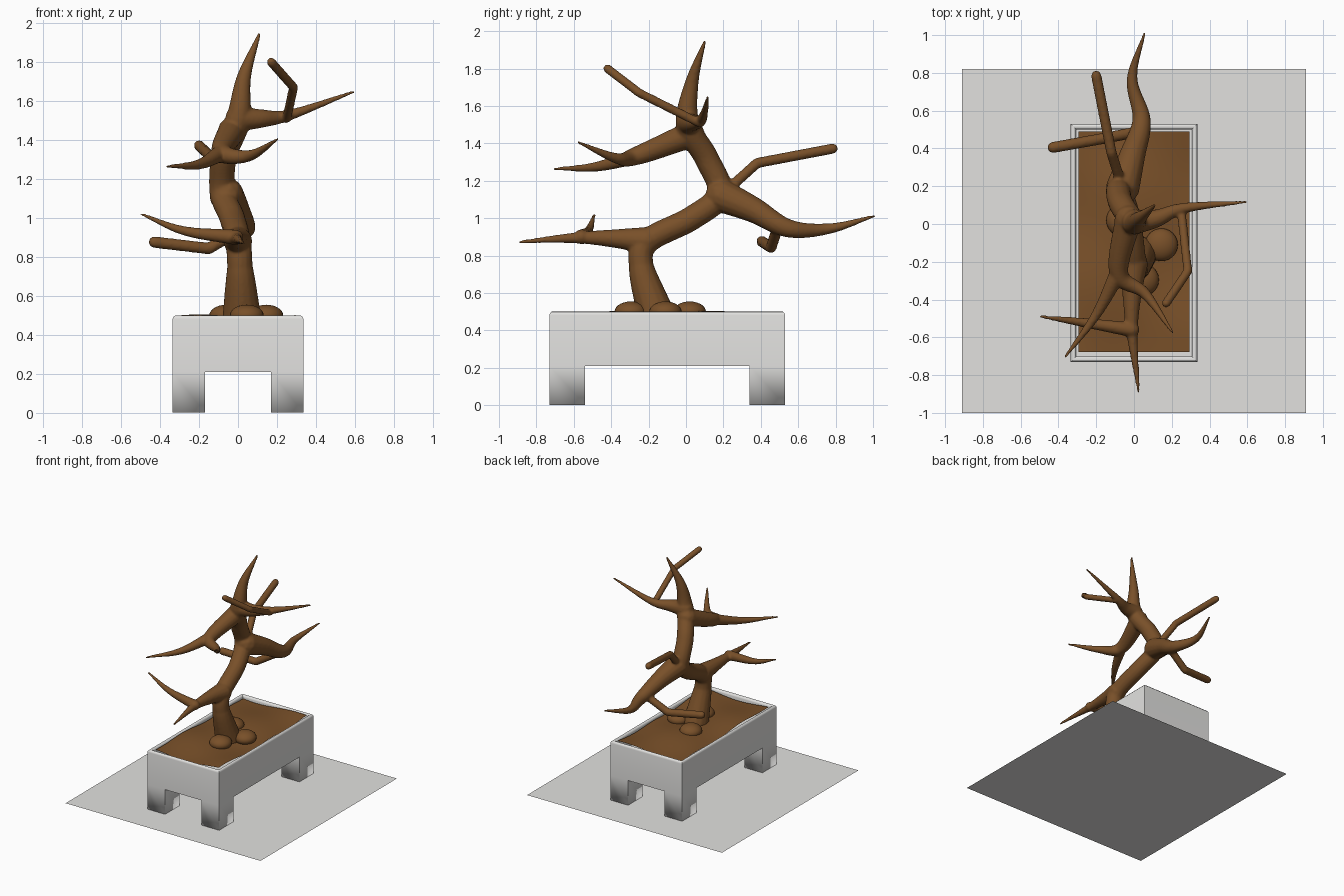
import bpy, bmesh, math
from mathutils import Vector, Matrix

if "Cube" in bpy.data.objects:
    bpy.data.objects.remove(bpy.data.objects["Cube"])


def material(name, rgb):
    m = bpy.data.materials.new(name)
    m.diffuse_color = (*rgb, 1)
    m.use_nodes = True
    m.node_tree.nodes["Principled BSDF"].inputs["Base Color"].default_value = m.diffuse_color
    return m


BARK = material("brown bark", (0.19, 0.08, 0.022))
POT = material("pale grey", (0.76, 0.755, 0.74))


def finish(bm, name, mat, angle=None):
    """Turn a bmesh into a smooth-shaded object."""
    bmesh.ops.recalc_face_normals(bm, faces=bm.faces)
    me = bpy.data.meshes.new(name)
    bm.to_mesh(me)
    bm.free()
    me.materials.append(mat)
    if angle:
        me.shade_smooth()
        me.set_sharp_from_angle(angle=math.radians(angle))
    else:
        for f in me.polygons:
            f.use_smooth = True
    ob = bpy.data.objects.new(name, me)
    bpy.context.collection.objects.link(ob)
    return ob


def box(bm, lo, hi):
    lo, hi = Vector(lo), Vector(hi)
    mat = Matrix.Translation((lo + hi) / 2) @ Matrix.Diagonal((*(hi - lo), 1))
    bmesh.ops.create_cube(bm, size=1, matrix=mat)


# Thin sheet under the pot
bm = bmesh.new()
bmesh.ops.create_grid(bm, x_segments=1, y_segments=1, size=0.91,
                      matrix=Matrix.Translation((0, -0.09, 0)))
finish(bm, "base_sheet", POT)

# Pot body: box with a sunken top and rounded rim
X, Y0, Y1, TOP, LEG = 0.335, -0.73, 0.53, 0.5, 0.21
bm = bmesh.new()
box(bm, (-X, Y0, LEG), (X, Y1, TOP))
top = max(bm.faces, key=lambda f: f.calc_center_median().z)
bmesh.ops.inset_individual(bm, faces=[top], thickness=0.04)
rim_corners = [v for v in bm.verts if v.co.z > TOP - 0.01]
bmesh.ops.inset_individual(bm, faces=[top], thickness=0.002, depth=-0.12)
rim = [e for e in bm.edges if all(v in rim_corners for v in e.verts)
       and min(abs(e.verts[0].co.x - e.verts[1].co.x), abs(e.verts[0].co.y - e.verts[1].co.y)) < 0.01]
bmesh.ops.bevel(bm, geom=rim, offset=0.018, segments=4, profile=0.5, affect='EDGES')
finish(bm, "pot_body", POT, 40)

# Four corner legs, soft along the bottom edge and crisp on the uprights
for sx, side in ((-1, "left"), (1, "right")):
    for y0, end in ((Y0, "front"), (Y1 - 0.19, "back")):
        bm = bmesh.new()
        xs = sorted((sx * X, sx * 0.17))
        box(bm, (xs[0], y0, 0.001), (xs[1], y0 + 0.19, LEG))
        for e in bm.edges:
            e.smooth = all(v.co.z < 0.1 for v in e.verts)
        finish(bm, f"leg_{end}_{side}", POT)

# Gently uneven soil
bm = bmesh.new()
bmesh.ops.create_grid(bm, x_segments=20, y_segments=36, size=1)
for v in bm.verts:
    x, y = v.co.x * 0.295, -0.093 + v.co.y * 0.584
    v.co = (x, y, 0.488 + 0.01 * math.sin(9 * x - 4 * y + 2) + 0.007 * math.sin(11 * y + 5 * x))
finish(bm, "soil", BARK)


def spline(pts, steps=10):
    """Smooth path through the points, as (position, share of length)."""
    p = [Vector(q) for q in pts]
    n = len(p) - 1
    p = [2 * p[0] - p[1]] + p + [2 * p[-1] - p[-2]]
    out = []
    for i in range(n):
        a, b, c, d = p[i:i + 4]
        for k in range(steps):
            t = k / steps
            out.append((0.5 * (2 * b + (c - a) * t + (2 * a - 5 * b + 4 * c - d) * t * t
                               + (3 * b - a - 3 * c + d) * t ** 3), (i + t) / n))
    return out + [(p[-2], 1)]


def tube(bm, path, radius, sides=14):
    """Closed tube with ball ends; radius is a function of the share of length."""
    n, rings, prev, q = len(path), [], None, None
    for i, (pos, u) in enumerate(path):
        t = (path[min(i + 1, n - 1)][0] - path[max(i - 1, 0)][0]).normalized()
        q = prev.rotation_difference(t) @ q if prev else t.to_track_quat('Z', 'Y')
        prev = t
        ring = []
        for k in range(sides):
            a = math.tau * k / sides
            ring.append(bm.verts.new(pos + q @ (radius(u) * Vector((math.cos(a), math.sin(a), 0)))))
        rings.append(ring)
    for a, b in zip(rings, rings[1:]):
        for k in range(sides):
            j = (k + 1) % sides
            bm.faces.new((a[k], a[j], b[j], b[k]))
    bm.faces.new(rings[0][::-1])
    bm.faces.new(rings[-1])
    for pos, u in (path[0], path[-1]):
        bmesh.ops.create_icosphere(bm, subdivisions=2, radius=radius(u),
                                   matrix=Matrix.Translation(pos))


def bough(r, *pts):
    """Curved limb that tapers to a point."""
    tube(tree, spline(pts), lambda u: 0.008 + (r - 0.008) * (1 - u))


def stub(r, *pts):
    """Angular limb with straight runs and a blunt end."""
    for a, b in zip(pts, pts[1:]):
        tube(tree, [(Vector(a), 0), (Vector(b), 1)], lambda u: r)


tree = bmesh.new()
# Trunk: flared foot, even middle, tapered tip
tube(tree, spline([(0.02, -0.16, 0.48), (0.01, -0.24, 0.75), (0, -0.2, 0.88),
                   (-0.03, 0.03, 1), (-0.08, 0.18, 1.13), (-0.07, 0.11, 1.32),
                   (0, 0.01, 1.5), (0.03, 0.03, 1.72), (0.11, 0.1, 1.945)]),
     lambda u: 0.066 + 0.036 * max(0, 1 - 8 * u) - 0.057 * max(0, 4 * u - 3))
# Low front bough and its side twig
bough(0.075, (0, -0.21, 0.88), (-0.01, -0.36, 0.89), (-0.01, -0.58, 0.895), (0.025, -0.89, 0.874))
bough(0.04, (-0.01, -0.56, 0.9), (-0.28, -0.52, 0.935), (-0.495, -0.49, 1.02))
# Back bough
bough(0.09, (-0.06, 0.19, 1.12), (-0.01, 0.36, 1.045), (0.04, 0.55, 0.945),
      (-0.01, 0.77, 0.945), (0.055, 1.008, 1.012))
# Upper front bough and its fork
bough(0.072, (-0.03, 0.03, 1.45), (-0.08, -0.26, 1.335), (0.06, -0.37, 1.32), (0.205, -0.575, 1.405))
bough(0.045, (-0.08, -0.25, 1.337), (-0.2, -0.48, 1.275), (-0.365, -0.705, 1.264))
# Upper right bough
bough(0.068, (0, 0.01, 1.51), (0.12, 0.03, 1.51), (0.27, 0.085, 1.53), (0.595, 0.117, 1.648))
# Blunt branches
stub(0.03, (0.03, 0.49, 0.95), (-0.15, 0.455, 0.843), (-0.43, 0.405, 0.876))
stub(0.028, (-0.07, 0.22, 1.15), (-0.12, 0.38, 1.295), (-0.2, 0.785, 1.372))
stub(0.024, (0.25, 0.07, 1.51), (0.285, -0.25, 1.67), (0.17, -0.42, 1.8))

# Fuse the limbs into one skin and soften the joints
ob = finish(tree, "tree", BARK)
mod = ob.modifiers.new("fuse", 'REMESH')
mod.mode, mod.voxel_size, mod.use_smooth_shade = 'VOXEL', 0.0085, True
mod = ob.modifiers.new("soften", 'SMOOTH')
mod.factor, mod.iterations = 0.5, 6

# Rounded root lumps around the trunk foot
for i, (x, y) in enumerate(((0.145, -0.11), (0.045, -0.295), (-0.06, 0.02))):
    bm = bmesh.new()
    bmesh.ops.create_uvsphere(bm, u_segments=24, v_segments=14, radius=0.087,
                              matrix=Matrix.Translation((x, y, 0.5)) @ Matrix.Diagonal((1, 1, 0.63, 1)))
    finish(bm, f"root_lump_{i + 1}", BARK)
